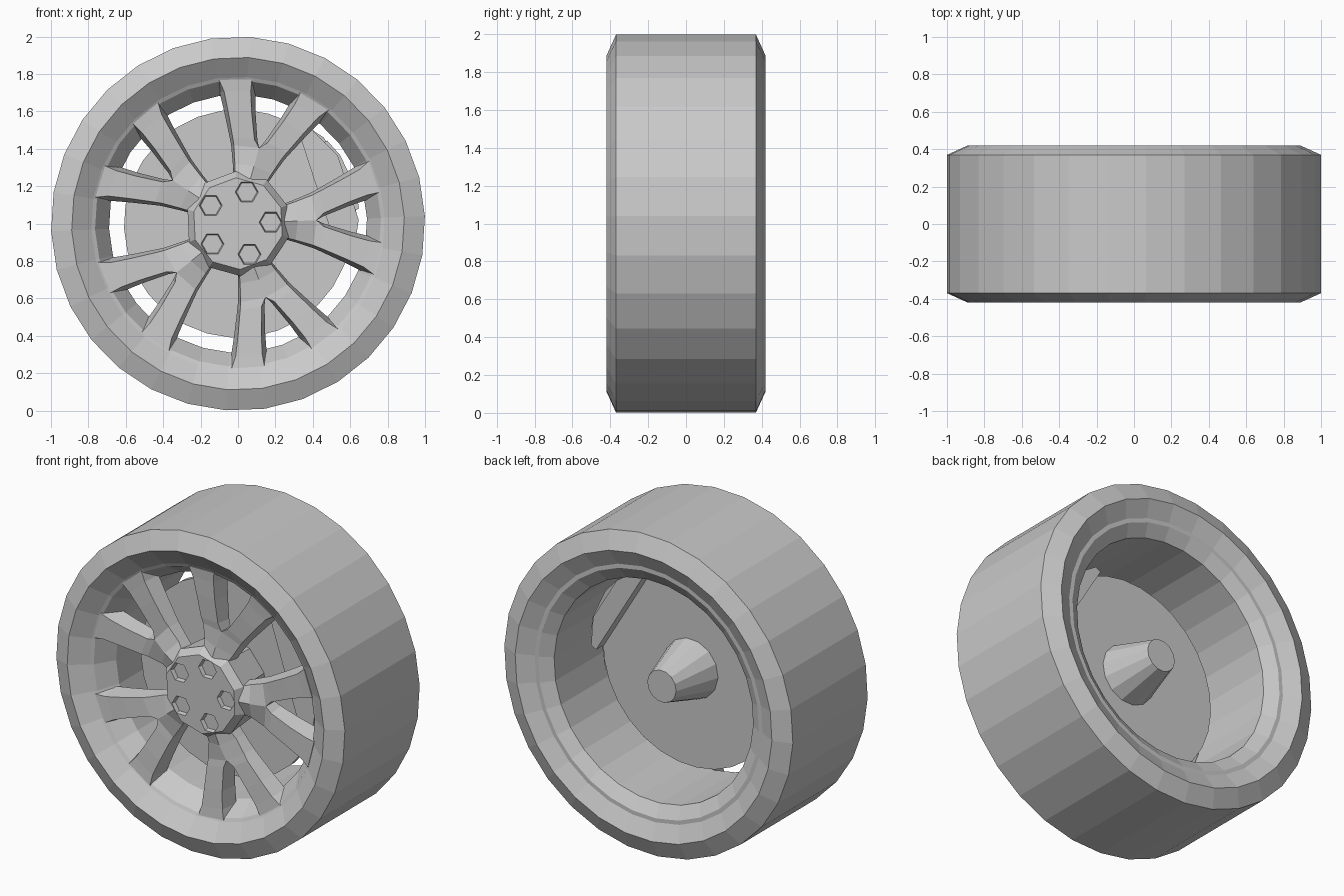
import bpy, bmesh
from math import radians, sin, cos

cube = bpy.data.objects.get("Cube")
if cube:
    bpy.data.objects.remove(cube, do_unlink=True)

grey = bpy.data.materials.new("plain grey")
grey.use_nodes = True
grey.diffuse_color = (0.588, 0.588, 0.588, 1)
grey.node_tree.nodes["Principled BSDF"].inputs["Base Color"].default_value = grey.diffuse_color

TURN = 2.5          # rotation of the spoke pattern, degrees
STEP = 72           # five spokes


def polar(r, angle, y):
    a = radians(angle)
    return (r * cos(a), y, 1 + r * sin(a))


def finish(bm, name):
    bmesh.ops.remove_doubles(bm, verts=bm.verts, dist=0.0005)
    bmesh.ops.recalc_face_normals(bm, faces=bm.faces)
    mesh = bpy.data.meshes.new(name)
    bm.to_mesh(mesh)
    bm.free()
    mesh.materials.append(grey)
    obj = bpy.data.objects.new(name, mesh)
    bpy.context.collection.objects.link(obj)
    return obj


def loft(bm, rings, closed=False, skip=()):
    """Join equal rings of points with quads; cap the ends if open."""
    rows = [[bm.verts.new(p) for p in ring] for ring in rings]
    n = len(rows[0])
    pairs = list(zip(rows, rows[1:])) + ([(rows[-1], rows[0])] if closed else [])
    for k, (a, b) in enumerate(pairs):
        for i in range(n):
            if (k, i) not in skip:
                j = (i + 1) % n
                bm.faces.new((a[i], a[j], b[j], b[i]))
    if not closed:
        bm.faces.new(rows[0])
        bm.faces.new(rows[-1])


def lathe(name, profile, sides, turn=0.0, closed=False):
    """Turn a (radius, y) profile about the axle."""
    bm = bmesh.new()
    rings = [[polar(r, turn + 360 * i / sides, y) for i in range(sides)] for r, y in profile]
    loft(bm, rings, closed)
    return finish(bm, name)


# Tyre and rim barrel as one closed section
lathe("tyre_and_rim", [
    (1.0, -0.37), (1.0, 0.37), (0.89, 0.42), (0.79, 0.37), (0.765, 0.37),
    (0.69, 0.32), (0.69, -0.22), (0.765, -0.335),
    (0.785, -0.345), (0.89, -0.42)], 30, 2.3, closed=True)

# Brake disc and tapered axle behind it
lathe("brake_disc", [(0.61, -0.09), (0.61, -0.05)], 30, TURN)
lathe("axle_cone", [(0.19, -0.06), (0.10, 0.24)], 14, TURN)

# Hub with five hexagonal bolt recesses
hub = lathe("hub", [(0.245, -0.37), (0.28, -0.32), (0.26, -0.08)], 10, TURN + 18)
bm = bmesh.new()
for k in range(5):
    cx, _, cz = polar(0.175, TURN + STEP * k, 0)
    loft(bm, [[(cx + r * cos(radians(60 * i)), y, cz + r * sin(radians(60 * i)))
               for i in range(6)] for r, y in ((0.07, -0.40), (0.055, -0.345))])
cutter = finish(bm, "bolt_cutter")
cutter.hide_render = True
cut = hub.modifiers.new("bolt_recesses", "BOOLEAN")
cut.operation = "DIFFERENCE"
cut.object = cutter
bpy.context.view_layer.objects.active = hub
hub.select_set(True)
bpy.ops.object.modifier_apply(modifier=cut.name)
bpy.data.objects.remove(cutter, do_unlink=True)

# Forked spokes: radius, fork angle, side angle, front y at fork, front y at side
ROWS = [(0.25, 0, 19, -0.35, -0.325),
        (0.32, 0, 18.5, -0.345, -0.305),
        (0.42, 0, 18.5, -0.325, -0.315),
        (0.46, 4.5, 19, -0.325, -0.325),
        (0.60, 8.5, 20.5, -0.335, -0.335),
        (0.71, 10, 21.5, -0.34, -0.34),
        (0.775, 10, 23, -0.345, -0.345)]
for k in range(5):
    bm = bmesh.new()
    mid = TURN + STEP * k
    for side in (1, -1):
        rings = []
        for r, a, b, y_in, y_out in ROWS:
            back_a = max(a - 2, 0)
            rings.append([polar(r, mid + side * a, y_in), polar(r, mid + side * b, y_out),
                          polar(r, mid + side * (b + 2), -0.235),
                          polar(r, mid + side * back_a, -0.235)])
        # The halves meet on the centre line, so no wall is needed there
        loft(bm, rings, skip={(0, 3), (1, 3)})
    finish(bm, f"spoke_{k + 1}")


def caliper_block(name, angle, half, inner, outer, front, back, tip):
    """A straight block along the tangent at an angle, with narrowed ends."""
    bm = bmesh.new()
    a = radians(angle)
    rings = []
    for t, top in ((-half, tip), (-half / 2, outer), (half / 2, outer), (half, tip)):
        rings.append([(r * cos(a) - t * sin(a), y, 1 + r * sin(a) + t * cos(a))
                      for r, y in ((inner, front), (top, front), (top, back), (inner, back))])
    loft(bm, rings)
    return finish(bm, name)


# Brake caliper straddling the disc on the left
caliper_block("caliper_front", 18, 0.36, 0.46, 0.62, -0.15, -0.08, 0.53)
caliper_block("caliper_back", 31, 0.32, 0.51, 0.63, -0.06, 0.03, 0.55)
caliper_block("caliper_bridge", 25, 0.20, 0.60, 0.65, -0.13, 0.02, 0.62)
